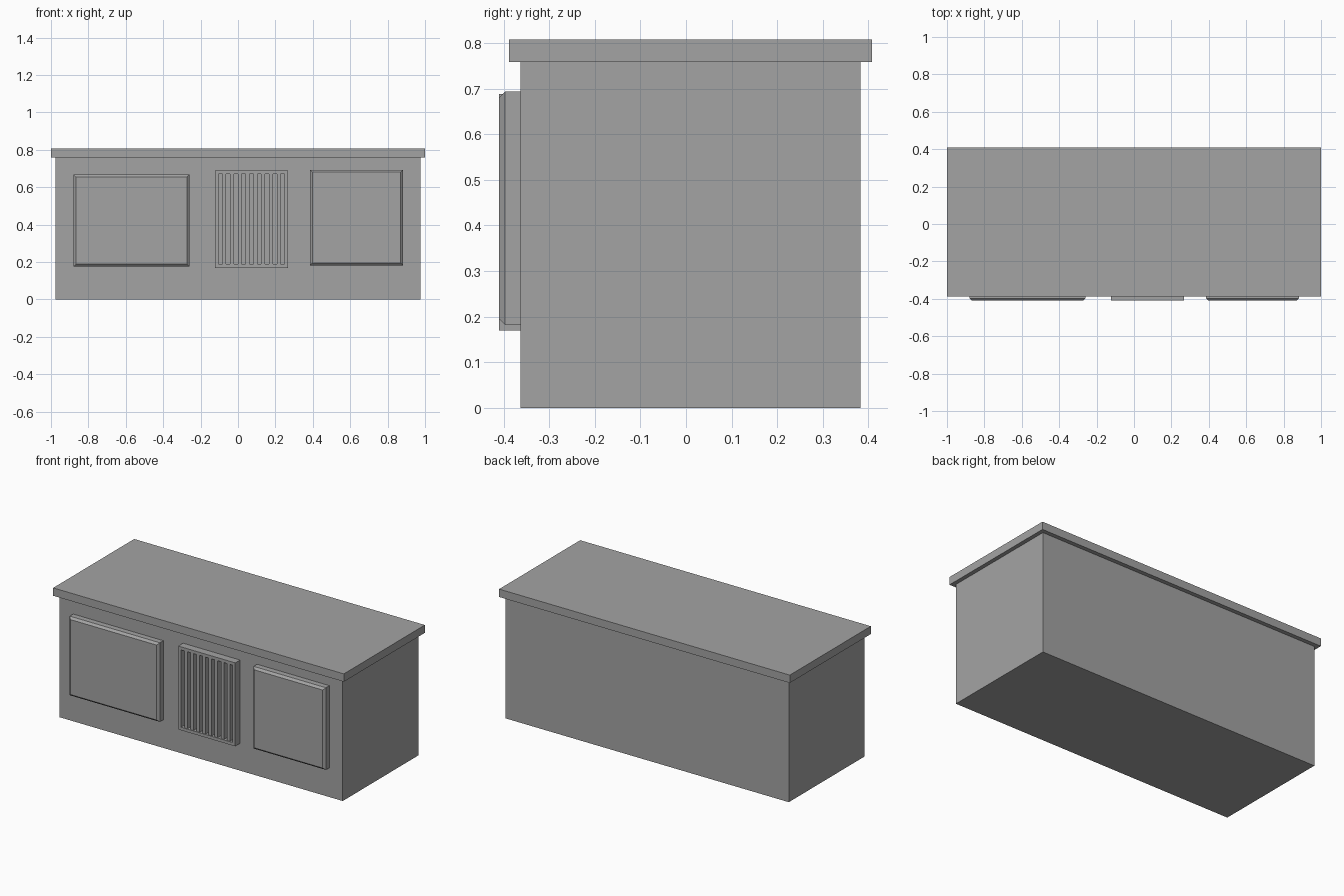
import bpy
import bmesh

default = bpy.data.objects.get("Cube")
if default:
    bpy.data.objects.remove(default, do_unlink=True)

grey = bpy.data.materials.new("plain_grey")
grey.use_nodes = True
COLOUR = (0.37, 0.37, 0.37, 1)
grey.diffuse_color = COLOUR
grey.node_tree.nodes["Principled BSDF"].inputs["Base Color"].default_value = COLOUR

BODY_FRONT = -0.363
TRIM_FRONT = -0.41


def box(name, x, y, z, chamfer=0):
    """Box between (min, max) pairs; chamfer bevels the rim of the front face."""
    bm = bmesh.new()
    bmesh.ops.create_cube(bm, size=1)
    for v in bm.verts:
        v.co = [lo + (c + 0.5) * (hi - lo) for c, (lo, hi) in zip(v.co, (x, y, z))]
    if chamfer:
        rim = [e for e in bm.edges if all(abs(v.co.y - y[0]) < 1e-5 for v in e.verts)]
        bmesh.ops.bevel(bm, geom=rim, offset=chamfer, segments=1, affect='EDGES')
    mesh = bpy.data.meshes.new(name)
    bm.to_mesh(mesh)
    bm.free()
    mesh.materials.append(grey)
    obj = bpy.data.objects.new(name, mesh)
    bpy.context.collection.objects.link(obj)
    return obj


# Cabinet and overhanging worktop
box("cabinet_body", (-0.975, 0.975), (BODY_FRONT, 0.382), (0, 0.758))
box("worktop", (-1, 1), (-0.388, 0.408), (0.758, 0.807))

# Raised door panels with chamfered fronts
depth = (TRIM_FRONT, BODY_FRONT)
box("right_panel", (-0.88, -0.26), depth, (0.175, 0.667), 0.013)
box("left_panel", (0.385, 0.883), depth, (0.182, 0.693), 0.013)

# Vent frame
x0, x1, z0, z1, rim = -0.124, 0.268, 0.169, 0.688, 0.019
box("vent_frame_right", (x0, x0 + rim), depth, (z0, z1))
box("vent_frame_left", (x1 - rim, x1), depth, (z0, z1))
box("vent_frame_bottom", (x0 + rim, x1 - rim), depth, (z0, z0 + rim))
box("vent_frame_top", (x0 + rim, x1 - rim), depth, (z1 - rim, z1))

# Upright vent slats, evenly spaced between the frame sides
SLATS = 8
pitch = (x1 - x0 - 2 * rim) / (2 * SLATS + 1)
for i in range(SLATS):
    left = x0 + rim + pitch * (2 * i + 1)
    box(f"vent_slat_{i + 1}", (left, left + pitch), (TRIM_FRONT + 0.004, BODY_FRONT),
        (z0 + rim, z1 - rim))
